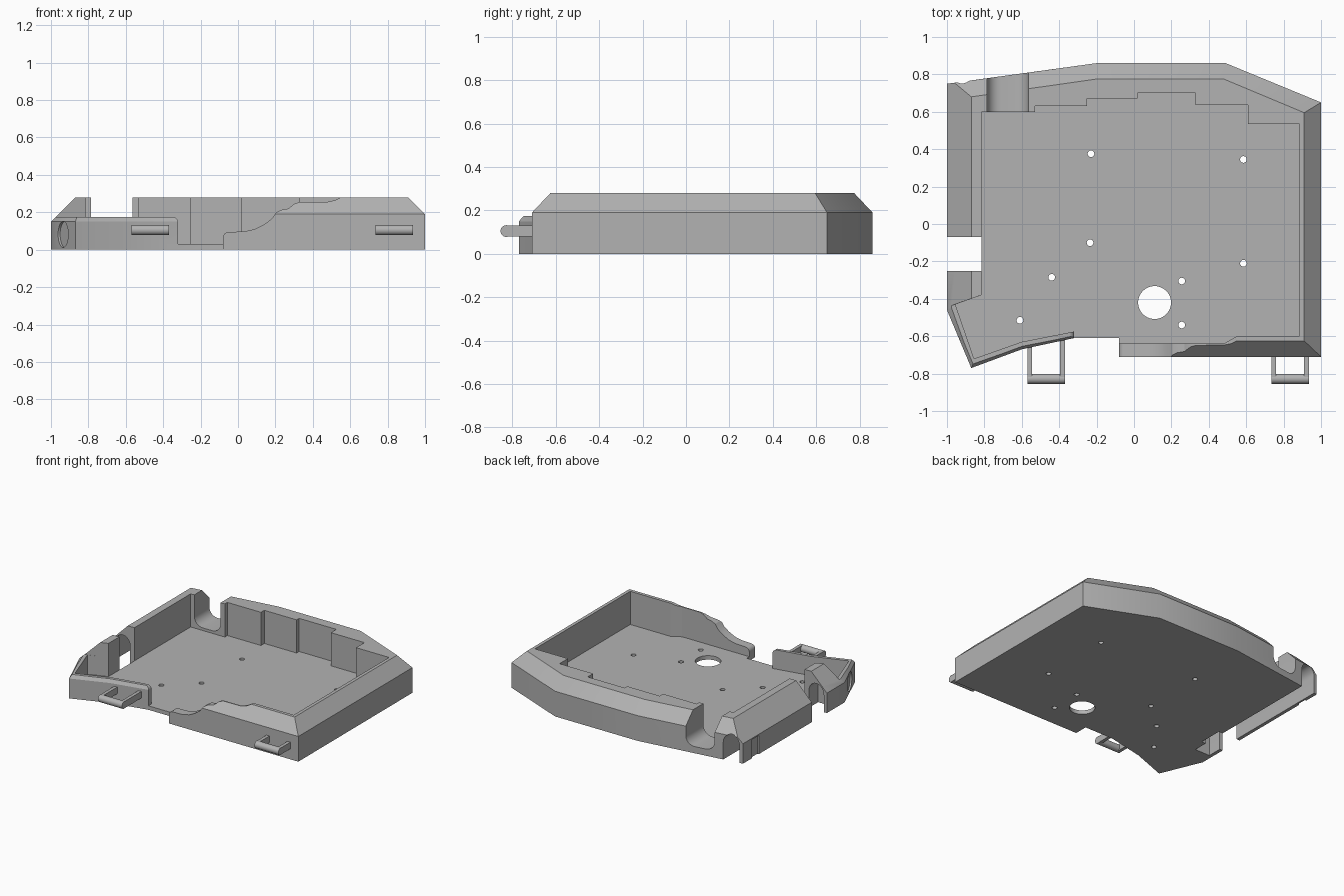
import bpy, bmesh, math
from mathutils import Vector, Matrix

cube = bpy.data.objects.get("Cube")
if cube:
    bpy.data.objects.remove(cube, do_unlink=True)

grey = bpy.data.materials.new("plain grey")
grey.use_nodes = True
colour = (0.45, 0.45, 0.45, 1)
grey.diffuse_color = colour
grey.node_tree.nodes["Principled BSDF"].inputs["Base Color"].default_value = colour


def make(name, bm):
    bmesh.ops.recalc_face_normals(bm, faces=bm.faces)
    mesh = bpy.data.meshes.new(name)
    bm.to_mesh(mesh)
    bm.free()
    mesh.materials.append(grey)
    ob = bpy.data.objects.new(name, mesh)
    bpy.context.collection.objects.link(ob)
    return ob


def loft(name, rings):
    """Closed solid through rings of equal length."""
    bm = bmesh.new()
    loops = [[bm.verts.new(p) for p in ring] for ring in rings]
    n = len(rings[0])
    for a, b in zip(loops, loops[1:]):
        for i in range(n):
            j = (i + 1) % n
            bm.faces.new((a[i], a[j], b[j], b[i]))
    bm.faces.new(loops[0])
    bm.faces.new(loops[-1])
    return make(name, bm)


def prism_z(name, pts, z0, z1):
    return loft(name, [[(x, y, z) for x, y in pts] for z in (z0, z1)])


def prism_y(name, pts, y0, y1):
    return loft(name, [[(x, y, z) for x, z in pts] for y in (y0, y1)])


def box(name, x0, x1, y0, y1, z0, z1):
    return prism_z(name, [(x0, y0), (x1, y0), (x1, y1), (x0, y1)], z0, z1)


def rod(name, centre, axis, radius, length, sides=32):
    bm = bmesh.new()
    turn = Vector(axis).to_track_quat("Z", "Y").to_matrix().to_4x4()
    bmesh.ops.create_cone(bm, cap_ends=True, segments=sides, radius1=radius, radius2=radius,
                          depth=length, matrix=Matrix.Translation(centre) @ turn)
    return make(name, bm)


def arc(cx, cz, rx, rz, start, end, steps=8):
    return [(cx + rx * math.cos(math.radians(start + (end - start) * i / steps)),
             cz + rz * math.sin(math.radians(start + (end - start) * i / steps)))
            for i in range(steps + 1)]


def cut(ob, cutter):
    bpy.context.view_layer.objects.active = ob
    mod = ob.modifiers.new("cut", "BOOLEAN")
    mod.operation, mod.solver, mod.object = "DIFFERENCE", "EXACT", cutter
    bpy.ops.object.modifier_apply(modifier=mod.name)
    bpy.data.objects.remove(cutter, do_unlink=True)


# Tray body: footprint, lower chamfer ring, top ring
foot = [(-0.87, -0.77), (-0.6, -0.67), (-0.32, -0.61), (-0.08, -0.61), (-0.08, -0.71),
        (1, -0.71), (1, 0.65), (0.49, 0.86), (-0.2, 0.86), (-1, 0.75), (-1, -0.46)]
low = [(-0.855, -0.735), (-0.6, -0.645), (-0.32, -0.59), (-0.08, -0.59)] + foot[4:9] \
    + [(-0.96, 0.755), (-0.96, -0.445)]
top = low[:4] + [(-0.08, -0.625), (0.91, -0.625), (0.91, 0.595), (0.48, 0.775),
                 (-0.2, 0.775), (-0.87, 0.68), (-0.87, -0.405)]
tray = loft("tray", [[(x, y, z) for x, y in ring]
                     for ring, z in ((foot, 0), (foot, 0.15), (low, 0.19), (top, 0.28))])

# Low guard at the front right corner
cut(tray, prism_z("guard_cut", [(-0.815, -0.38), (-1.1, -0.48), (-1.1, -0.9), (-0.08, -0.9),
                                (-0.08, -0.5), (-0.7, -0.38)], 0.175, 0.5))

# Inner cavity with stepped back wall and open front
cut(tray, prism_z("cavity", [
    (-0.815, 0.6), (-0.53, 0.6), (-0.53, 0.63), (-0.25, 0.63), (-0.25, 0.67), (0.02, 0.67),
    (0.02, 0.7), (0.33, 0.7), (0.33, 0.635), (0.61, 0.635), (0.61, 0.535), (0.885, 0.535),
    (0.885, -0.6), (0.55, -0.6), (0.48, -0.64), (-0.08, -0.64), (-0.08, -0.8), (-0.32, -0.8),
    (-0.32, -0.575), (-0.6, -0.63), (-0.855, -0.72), (-0.955, -0.43), (-0.815, -0.38)], 0.03, 0.5))

# Flowing top edge of the front wall
cut(tray, prism_y("front_sweep", [(-0.09, 0.5), (-0.09, 0.07)] + arc(-0.05, 0.065, 0.03, 0.03, 180, 90, 4) + [
    (0.03, 0.097), (0.09, 0.11), (0.14, 0.135), (0.18, 0.165), (0.205, 0.2), (0.23, 0.213),
    (0.27, 0.22), (0.3, 0.245), (0.33, 0.255), (0.48, 0.256), (0.52, 0.265), (0.55, 0.281),
    (0.55, 0.5)], -0.9, -0.55))

# Rounded outer end of the guard
cut(tray, prism_y("guard_round", arc(-0.355, 0.14, 0.037, 0.037, 0, 90) + [(-0.355, 0.2), (-0.3, 0.2),
                                                                       (-0.3, 0.14)], -0.7, -0.5))

# Hollow side channel, side gap, back notch and small recesses
cut(tray, prism_y("channel", [(-0.85, -0.1)] + arc(-0.912, 0.13, 0.062, 0.07, 0, 180, 12)
                  + [(-0.974, -0.1)], -0.36, 0.95))
cut(tray, box("side_gap", -1.2, -0.815, -0.25, -0.07, -0.1, 0.5))
cut(tray, prism_y("back_notch", [(-0.565, 0.5), (-0.785, 0.5)] + arc(-0.715, 0.12, 0.07, 0.07, 180, 270)
                  + arc(-0.635, 0.12, 0.07, 0.07, 270, 360), 0.595, 0.95))
cut(tray, box("side_recess", -1.1, -0.988, 0.56, 0.64, -0.1, 0.14))
cut(tray, rod("corner_recess", (-0.935, -0.615, 0.082), (0.31, 0.13, 0), 0.07, 0.024))

# Floor holes
for x, y in [(-0.23, 0.375), (0.585, 0.345), (-0.235, -0.1), (0.585, -0.21), (-0.44, -0.285),
             (0.255, -0.305), (0.255, -0.54), (-0.61, -0.515)]:
    cut(tray, rod("screw_hole", (x, y, 0), (0, 0, 1), 0.018, 0.2, 16))
cut(tray, rod("round_hole", (0.11, -0.42, 0), (0, 0, 1), 0.088, 0.2, 48))

# Front handles: two arms and a round bar each
parts = [tray]
for side, x0, starts in (("right", -0.57, (-0.65, -0.61)), ("left", 0.735, (-0.69, -0.69))):
    for label, x, y in (("outer", x0, starts[0]), ("inner", x0 + 0.175, starts[1])):
        parts.append(box(f"{side}_handle_{label}_arm", x, x + 0.025, -0.828, y, 0.08, 0.13))
    parts.append(rod(f"{side}_handle_bar", (x0 + 0.1, -0.828, 0.105), (1, 0, 0), 0.027, 0.2, 24))

# Smooth the rounded surfaces only
bpy.ops.object.select_all(action="DESELECT")
for ob in parts:
    ob.select_set(True)
bpy.context.view_layer.objects.active = tray
bpy.ops.object.shade_smooth_by_angle(angle=math.radians(25))
